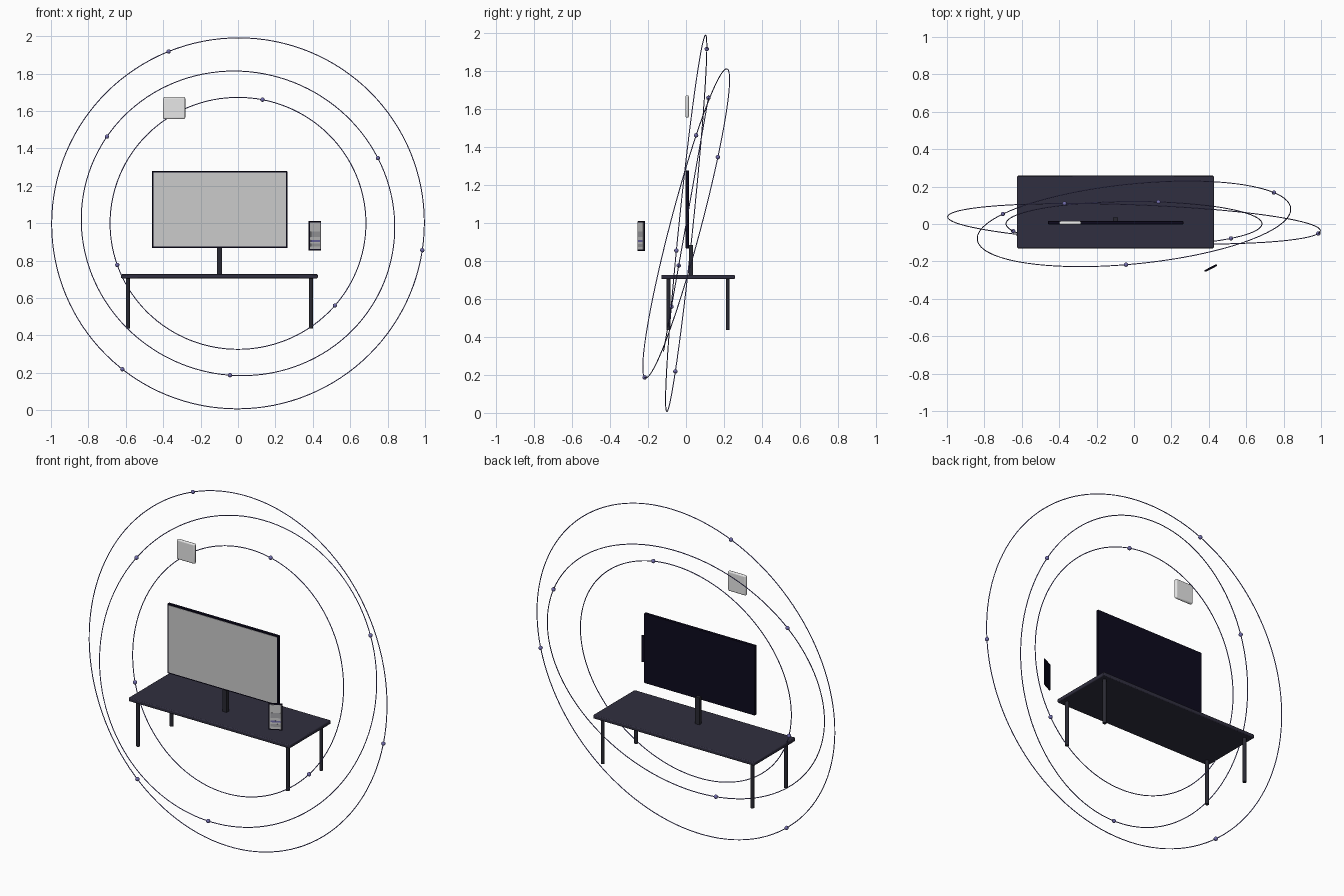
import bpy, math
from mathutils import Vector, Matrix

if "Cube" in bpy.data.objects:
    bpy.data.objects.remove(bpy.data.objects["Cube"])


def material(name, r, g, b):
    m = bpy.data.materials.new(name)
    m.diffuse_color = (r, g, b, 1)
    m.use_nodes = True
    m.node_tree.nodes["Principled BSDF"].inputs["Base Color"].default_value = m.diffuse_color
    return m


DESK = material("desk charcoal", 0.030, 0.028, 0.050)
LEG = material("leg charcoal", 0.022, 0.022, 0.032)
CASE = material("midnight casing", 0.004, 0.003, 0.013)
SCREEN = material("screen grey", 0.60, 0.60, 0.60)
BAND = material("interface grey", 0.38, 0.38, 0.40)
TILE = material("tile white", 0.80, 0.80, 0.80)
ORBIT = material("orbit violet", 0.17, 0.155, 0.42)


def finish(ob, name, mat, smooth=False):
    ob.name = name
    ob.data.materials.append(mat)
    if smooth:
        bpy.ops.object.shade_smooth_by_angle(angle=math.radians(35))
    return ob


def box(name, centre, size, mat, bevel=0.0, segments=2, turn=0.0):
    bpy.ops.mesh.primitive_cube_add(size=1, location=centre, rotation=(0, 0, turn))
    ob = bpy.context.object
    ob.scale = size
    bpy.ops.object.transform_apply(location=False, rotation=False, scale=True)
    if bevel:
        mod = ob.modifiers.new("rounded edges", 'BEVEL')
        mod.width = bevel
        mod.segments = segments
    return finish(ob, name, mat, bevel > 0)


# Desk: slab and four round legs
CX, CY = -0.099, 0.064
box("desk_top", (CX, CY, 0.716), (1.052, 0.388, 0.022), DESK, 0.005)
for sx in (-1, 1):
    for sy in (-1, 1):
        bpy.ops.mesh.primitive_cylinder_add(
            vertices=16, radius=0.0105, depth=0.272,
            location=(CX + sx * 0.489, CY + sy * 0.156, 0.572))
        finish(bpy.context.object, "desk_leg", LEG, True)

# Monitor: casing, inset display plate, post behind it
box("monitor_case", (-0.098, 0.007, 1.072), (0.724, 0.017, 0.412), CASE, 0.002, 1)
box("monitor_screen", (-0.098, -0.002, 1.072), (0.708, 0.003, 0.396), SCREEN)
box("monitor_post", (-0.099, 0.026, 0.806), (0.027, 0.020, 0.160), LEG)

# Floating phone, turned towards the front right
TURN = math.radians(27)
PHONE = Matrix.Translation((0.410, -0.235, 0.932)) @ Matrix.Rotation(TURN, 4, 'Z')


def phone_part(name, offset, size, mat, bevel=0.0):
    box(name, PHONE @ Vector(offset), size, mat, bevel, 2, TURN)


phone_part("phone_case", (0, 0, 0), (0.075, 0.009, 0.158), CASE, 0.003)
phone_part("phone_screen", (0, -0.005, 0), (0.063, 0.002, 0.142), SCREEN)
phone_part("phone_card", (0, -0.0062, 0.009), (0.054, 0.001, 0.030), BAND)
phone_part("phone_highlight", (0, -0.0062, -0.027), (0.054, 0.001, 0.010), ORBIT)
phone_part("phone_footer", (0, -0.0062, -0.050), (0.054, 0.001, 0.016), BAND)

# Floating rounded tile
box("floating_tile", (-0.341, 0.006, 1.615), (0.118, 0.018, 0.118), TILE, 0.008, 3)

# Tilted orbits: radius, plane y = a*x + b*z, marker angles seen from the front
ORBITS = [
    (0.997, -0.0375, 0.103, (112, 231.6, -8.3)),
    (0.842, 0.100, 0.264, (146.5, 25, 267)),
    (0.684, 0.0, 0.177, (78.8, 199, 319.7)),
]
CENTRE = Vector((0, 0.001, 0.999))
for radius, a, b, angles in ORBITS:
    normal = Vector((-a, 1, -b)).normalized()
    bpy.ops.mesh.primitive_torus_add(
        major_segments=128, minor_segments=8, major_radius=radius,
        minor_radius=0.0026, location=CENTRE,
        rotation=normal.to_track_quat('Z', 'Y').to_euler())
    finish(bpy.context.object, "orbit_ring", ORBIT, True)
    for deg in angles:
        c, s = math.cos(math.radians(deg)), math.sin(math.radians(deg))
        spot = CENTRE + Vector((c, a * c + b * s, s)).normalized() * radius
        bpy.ops.mesh.primitive_uv_sphere_add(
            segments=16, ring_count=10, radius=0.0115, location=spot)
        finish(bpy.context.object, "orbit_marker", ORBIT, True)
